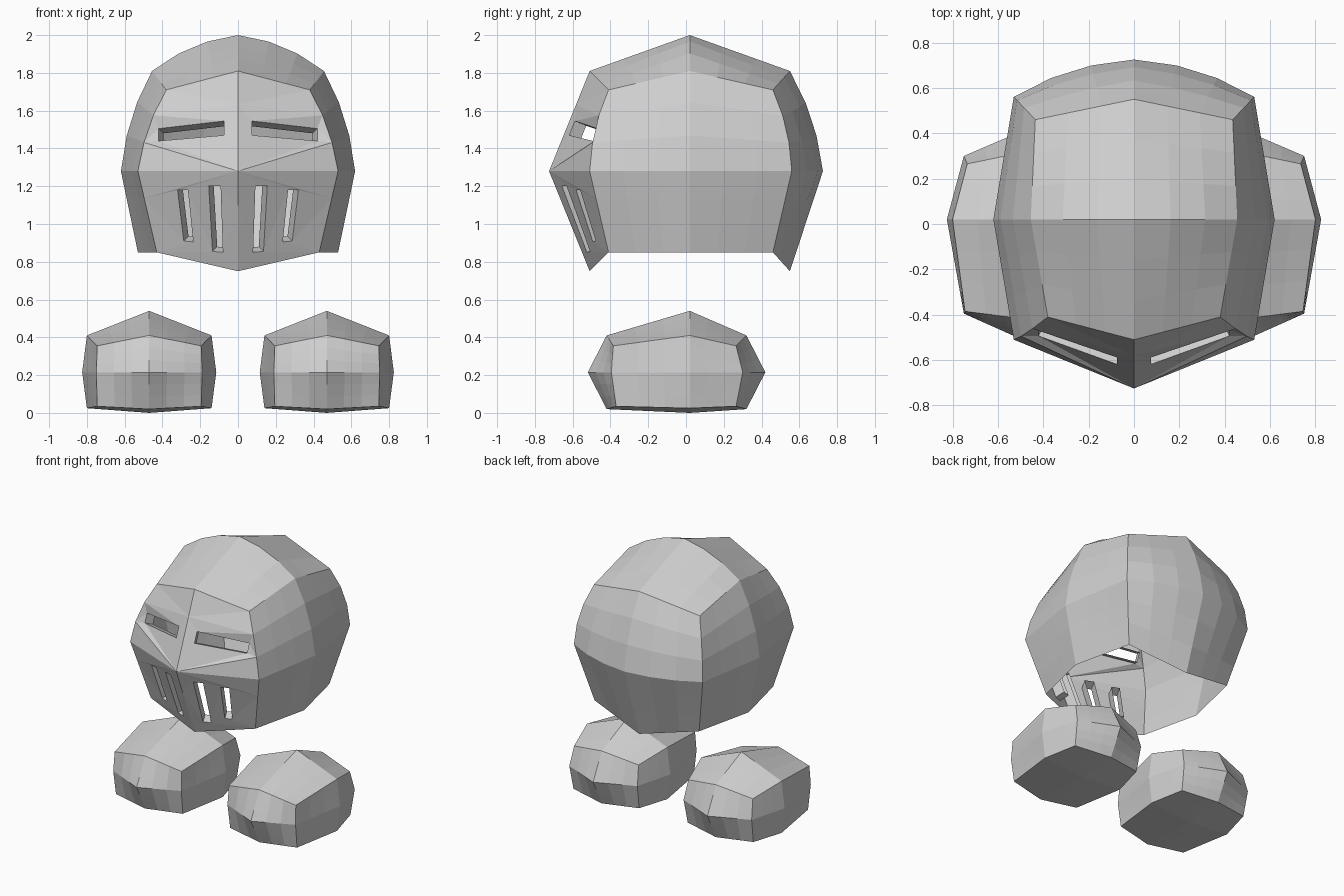
import bpy, bmesh
from mathutils import Vector
from mathutils.geometry import tessellate_polygon

if "Cube" in bpy.data.objects:
    bpy.data.objects.remove(bpy.data.objects["Cube"])

steel = bpy.data.materials.new("steel_grey")
steel.diffuse_color = (0.62, 0.62, 0.62, 1)
steel.use_nodes = True
steel.node_tree.nodes["Principled BSDF"].inputs["Base Color"].default_value = steel.diffuse_color
N = 3  # facets along each panel edge


def panel(corners, centre, bulge=(0, 0, 0, 0)):
    """Four-cornered surface; bulge is for bottom, right, top, left edges."""
    a, b, c, d = corners

    def push(p, q, amount):
        return ((p + q) / 2 - centre).normalized() * amount
    eb, er = push(a, b, bulge[0]), push(b, c, bulge[1])
    et, el = push(d, c, bulge[2]), push(a, d, bulge[3])

    def point(u, v):
        bu, bv = 4 * u * (1 - u), 4 * v * (1 - v)
        flat = a * (1 - u) * (1 - v) + b * u * (1 - v) + c * u * v + d * (1 - u) * v
        return flat + bu * ((1 - v) * eb + v * et) + bv * ((1 - u) * el + u * er)
    return point


def add_face(bm, pts, outward_from):
    f = bm.faces.new([bm.verts.new(p) for p in pts])
    f.normal_update()
    if f.normal.dot(f.calc_center_median() - outward_from) < 0:
        f.normal_flip()
    return f


def add_panel(bm, point, centre):
    for i in range(N):
        for j in range(N):
            uv = [(i, j), (i + 1, j), (i + 1, j + 1), (i, j + 1)]
            add_face(bm, [point(u / N, v / N) for u, v in uv], centre)


def add_slotted_panel(bm, point, centre, slots, inward):
    """Panel with open slots, each with a short tunnel behind it."""
    t = [i / N for i in range(N)]
    rim = ([point(u, 0) for u in t] + [point(1, v) for v in t]
           + [point(1 - u, 1) for u in t] + [point(0, 1 - v) for v in t])
    loops = [rim] + slots
    pts = [p for loop in loops for p in loop]
    for tri in tessellate_polygon([[Vector((p.x, p.z, 0)) for p in lp] for lp in loops]):
        add_face(bm, [pts[i] for i in tri], centre)
    for s in slots:
        mid = sum(s, Vector()) / 4 + inward / 2
        for p, q in zip(s, s[1:] + s[:1]):
            add_face(bm, [p, q, q + inward, p + inward], mid).normal_flip()


def finish(bm, name, x=0):
    bmesh.ops.remove_doubles(bm, verts=bm.verts, dist=0.0005)
    me = bpy.data.meshes.new(name)
    bm.to_mesh(me)
    bm.free()
    me.materials.append(steel)
    ob = bpy.data.objects.new(name, me)
    bpy.context.collection.objects.link(ob)
    ob.location.x = x
    mod = ob.modifiers.new("mirror_half", 'MIRROR')
    mod.merge_threshold = 0.0005
    return ob


def ring(*pts):
    return [Vector(p) for p in pts]


def cap(bm, top, r, centre, bulge=0):
    add_panel(bm, panel((top, r[0], r[1], r[2]), centre, (0, 0, 0, bulge)), centre)
    add_panel(bm, panel((top, r[2], r[3], r[4]), centre, (bulge, 0, 0, 0)), centre)


# Half rings run front middle, front corner, side, back corner, back middle
# Helmet
hc = Vector((0, 0, 1.28))
h_low = ring((0, -.51, .75), (.43, -.41, .85), (.53, .02, .85), (.43, .46, .85), (0, .55, .75))
h_mid = ring((0, -.725, 1.28), (.53, -.51, 1.28), (.62, .02, 1.28), (.53, .56, 1.28), (0, .725, 1.28))
h_top = ring((0, -.51, 1.81), (.38, -.41, 1.71), (.455, .02, 1.81), (.435, .46, 1.71), (0, .55, 1.81))


def on_visor(x, z):
    h = abs(z - 1.28)
    warp = .18 if z < 1.28 else .06
    return Vector((x, -.725 + .4057 * (x + h) - warp * x * h, z))


def slot(*xz):
    return [on_visor(x, z) for x, z in xz]


eye = slot((.075, 1.47), (.42, 1.44), (.42, 1.505), (.075, 1.545))
breaths = [slot((.08, .85), (.135, .855), (.155, 1.2), (.092, 1.2)),
           slot((.237, .905), (.287, .91), (.32, 1.18), (.265, 1.18))]

bm = bmesh.new()
for r in range(4):
    back = .035 if r == 3 else 0
    lower = panel((h_low[r], h_low[r + 1], h_mid[r + 1], h_mid[r]), hc, (0, 0, back, 0))
    upper = panel((h_mid[r], h_mid[r + 1], h_top[r + 1], h_top[r]), hc,
                  (back, .03, 0, .03 if r else 0))
    if r == 0:  # visor front with eye and breathing slots
        add_slotted_panel(bm, lower, hc, breaths, Vector((-.025, .06, .025)))
        add_slotted_panel(bm, upper, hc, [eye], Vector((-.025, .06, -.025)))
    else:
        add_panel(bm, lower, hc)
        add_panel(bm, upper, hc)
cap(bm, Vector((0, .02, 2)), h_top, hc, .035)
finish(bm, "helmet")

# Gauntlets
gc = Vector((0, 0, .215))
g_low = ring((0, -.42, .02), (.275, -.37, .035), (.33, .02, .025), (.27, .265, .035), (0, .32, .02))
g_mid = ring((0, -.52, .215), (.28, -.395, .215), (.355, .02, .215), (.28, .3, .215), (0, .42, .215))
g_top = ring((0, -.42, .41), (.275, -.385, .355), (.33, .02, .41), (.265, .265, .355), (0, .32, .41))
for name, x in (("left_gauntlet", .47), ("right_gauntlet", -.47)):
    bm = bmesh.new()
    for lo, hi in ((g_low, g_mid), (g_mid, g_top)):
        for r in range(4):
            add_panel(bm, panel((lo[r], lo[r + 1], hi[r + 1], hi[r]), gc), gc)
    cap(bm, Vector((0, .02, .54)), g_top, gc)
    cap(bm, Vector((0, .02, 0)), g_low, gc)
    finish(bm, name, x)
